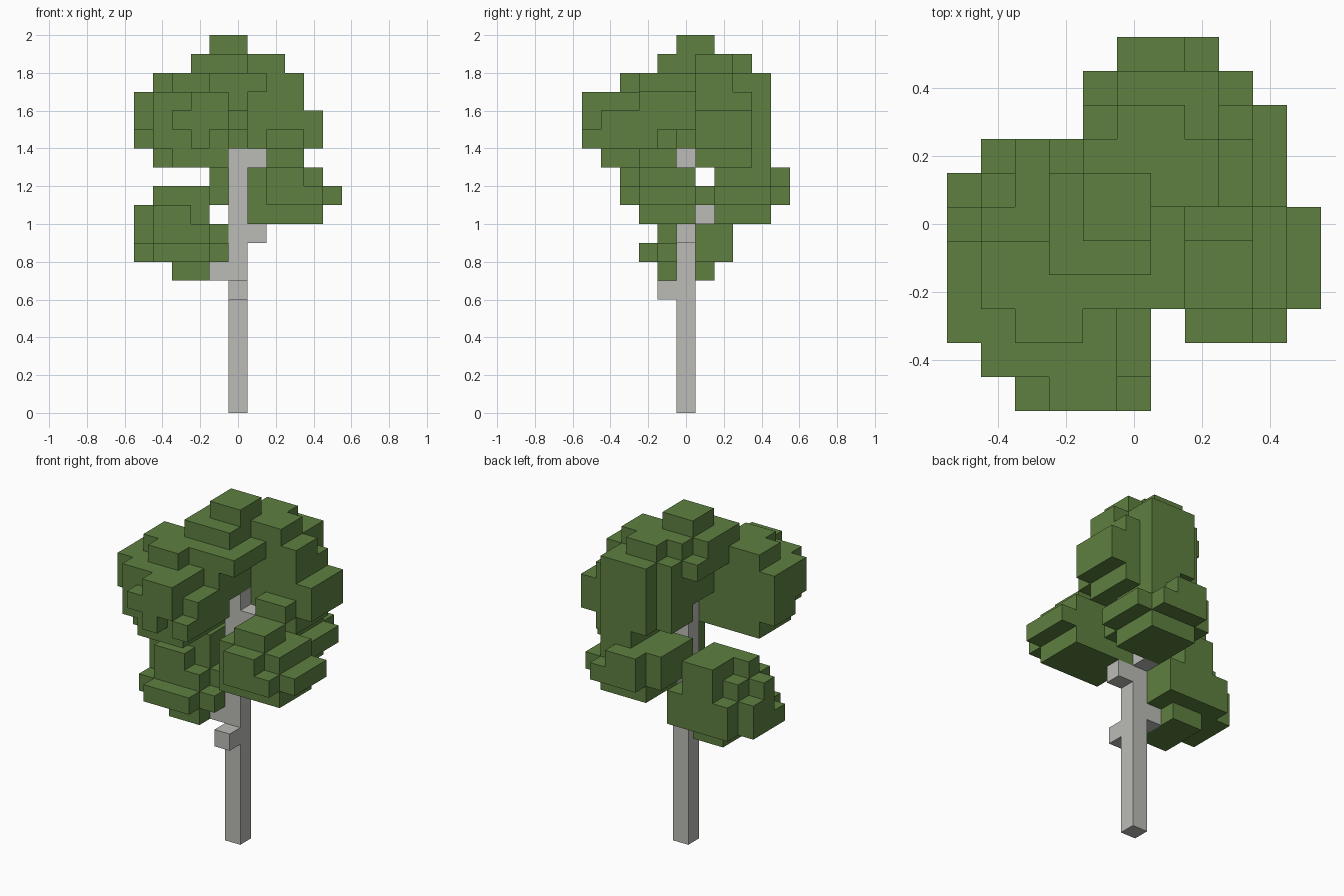
import bpy
import bmesh
from mathutils import Vector

CELL = 0.1

cube = bpy.data.objects.get("Cube")
if cube:
    bpy.data.objects.remove(cube, do_unlink=True)


def make_material(name, color):
    mat = bpy.data.materials.new(name)
    mat.use_nodes = True
    mat.diffuse_color = color
    mat.node_tree.nodes["Principled BSDF"].inputs["Base Color"].default_value = color
    return mat


def box(x, y, z):
    """Set of grid cells inside inclusive ranges."""
    return {(i, j, k)
            for i in range(x[0], x[1] + 1)
            for j in range(y[0], y[1] + 1)
            for k in range(z[0], z[1] + 1)}


def build(name, mat, *boxes):
    """Make one blocky skin around the union of the boxes."""
    cells = set().union(*boxes)
    bm = bmesh.new()
    for cell in cells:
        center = Vector(cell) + Vector((0, 0, 0.5))
        for axis in range(3):
            for side in (-1, 1):
                step = [0, 0, 0]
                step[axis] = side
                if tuple(c + s for c, s in zip(cell, step)) in cells:
                    continue
                n = Vector(step)
                u = Vector([float(a == (axis + 1) % 3) for a in range(3)])
                v = n.cross(u)
                corners = [center + (n + u * a + v * b) / 2
                           for a, b in ((-1, -1), (1, -1), (1, 1), (-1, 1))]
                bm.faces.new([bm.verts.new(c * CELL) for c in corners])
    bmesh.ops.remove_doubles(bm, verts=bm.verts[:], dist=CELL / 100)
    bmesh.ops.dissolve_limit(bm, angle_limit=0.01,
                             verts=bm.verts[:], edges=bm.edges[:])
    mesh = bpy.data.meshes.new(name)
    bm.to_mesh(mesh)
    bm.free()
    mesh.materials.append(mat)
    obj = bpy.data.objects.new(name, mesh)
    bpy.context.collection.objects.link(obj)
    return obj


bark = make_material("pale grey bark", (0.497, 0.497, 0.474, 1))
leaf = make_material("leaf green", (0.112, 0.216, 0.051, 1))

# Trunk with short branch stubs
build("trunk", bark,
      box(x=(0, 0), y=(0, 0), z=(0, 14)),
      box(x=(0, 0), y=(-1, -1), z=(6, 6)),
      box(x=(-1, -1), y=(0, 0), z=(7, 7)),
      box(x=(1, 1), y=(0, 0), z=(9, 9)),
      box(x=(0, 0), y=(1, 1), z=(10, 10)),
      box(x=(1, 1), y=(0, 0), z=(13, 13)))

# Lowest clump, on the right side
build("lower_right_leaves", leaf,
      box(x=(-3, -2), y=(-1, 1), z=(7, 7)),
      box(x=(-4, -2), y=(-2, -2), z=(8, 8)),
      box(x=(-5, -1), y=(-1, 1), z=(8, 8)),
      box(x=(-4, -1), y=(0, 2), z=(8, 9)),
      box(x=(-5, -5), y=(0, 1), z=(8, 9)),
      box(x=(-4, -2), y=(-1, -1), z=(9, 9)),
      box(x=(-4, -3), y=(-1, -1), z=(10, 10)),
      box(x=(-5, -5), y=(0, 0), z=(10, 10)),
      box(x=(-4, -2), y=(0, 1), z=(10, 10)),
      box(x=(-4, -4), y=(0, 0), z=(11, 11)),
      box(x=(-3, -2), y=(0, 2), z=(10, 11)))

# Middle clump, on the left side
build("middle_left_leaves", leaf,
      box(x=(1, 4), y=(-2, 0), z=(10, 12)),
      box(x=(2, 4), y=(-3, -3), z=(11, 11)),
      box(x=(5, 5), y=(-2, 0), z=(11, 11)),
      box(x=(2, 3), y=(-3, -3), z=(12, 12)),
      box(x=(2, 3), y=(-2, -1), z=(13, 13)))

# Middle clump, at the back
build("middle_back_leaves", leaf,
      box(x=(0, 2), y=(2, 4), z=(10, 10)),
      box(x=(-1, 3), y=(2, 4), z=(11, 11)),
      box(x=(0, 2), y=(1, 5), z=(11, 11)),
      box(x=(-1, 2), y=(2, 4), z=(12, 12)),
      box(x=(0, 1), y=(5, 5), z=(12, 12)))

# Upper clump, front and right
build("upper_front_leaves", leaf,
      box(x=(-4, -1), y=(-3, -1), z=(13, 16)),
      box(x=(-3, -1), y=(-4, -4), z=(13, 13)),
      box(x=(-5, -5), y=(-2, -1), z=(14, 14)),
      box(x=(-5, -5), y=(-3, -1), z=(15, 16)),
      box(x=(-4, 0), y=(-4, -3), z=(14, 15)),
      box(x=(0, 0), y=(-2, -2), z=(14, 16)),
      box(x=(-4, -1), y=(-4, -4), z=(16, 16)),
      box(x=(-2, -2), y=(-5, -5), z=(14, 14)),
      box(x=(0, 0), y=(-5, -5), z=(14, 14)),
      box(x=(-3, -1), y=(-5, -5), z=(15, 15)),
      box(x=(-2, -1), y=(-5, -5), z=(16, 16)),
      box(x=(-4, 1), y=(-2, -1), z=(17, 17)),
      box(x=(-3, -2), y=(-3, -3), z=(17, 17)))

# Upper clump, back and left
build("upper_back_leaves", leaf,
      box(x=(1, 3), y=(1, 3), z=(13, 13)),
      box(x=(1, 2), y=(4, 4), z=(13, 13)),
      box(x=(2, 3), y=(0, 0), z=(14, 14)),
      box(x=(4, 4), y=(1, 3), z=(14, 15)),
      box(x=(1, 3), y=(1, 3), z=(14, 16)),
      box(x=(0, 2), y=(2, 4), z=(14, 17)),
      box(x=(-1, -1), y=(2, 3), z=(14, 16)),
      box(x=(1, 3), y=(1, 2), z=(17, 17)))

# Crown joining the upper clumps
build("crown_leaves", leaf,
      box(x=(-1, 0), y=(-1, 1), z=(15, 16)),
      box(x=(-2, 1), y=(-1, 2), z=(17, 17)),
      box(x=(-1, -1), y=(3, 3), z=(17, 17)),
      box(x=(-2, 0), y=(-1, 1), z=(18, 18)),
      box(x=(-1, 2), y=(2, 2), z=(18, 18)),
      box(x=(1, 2), y=(1, 1), z=(18, 18)),
      box(x=(0, 1), y=(3, 3), z=(18, 18)),
      box(x=(-1, 0), y=(0, 1), z=(19, 19)))
